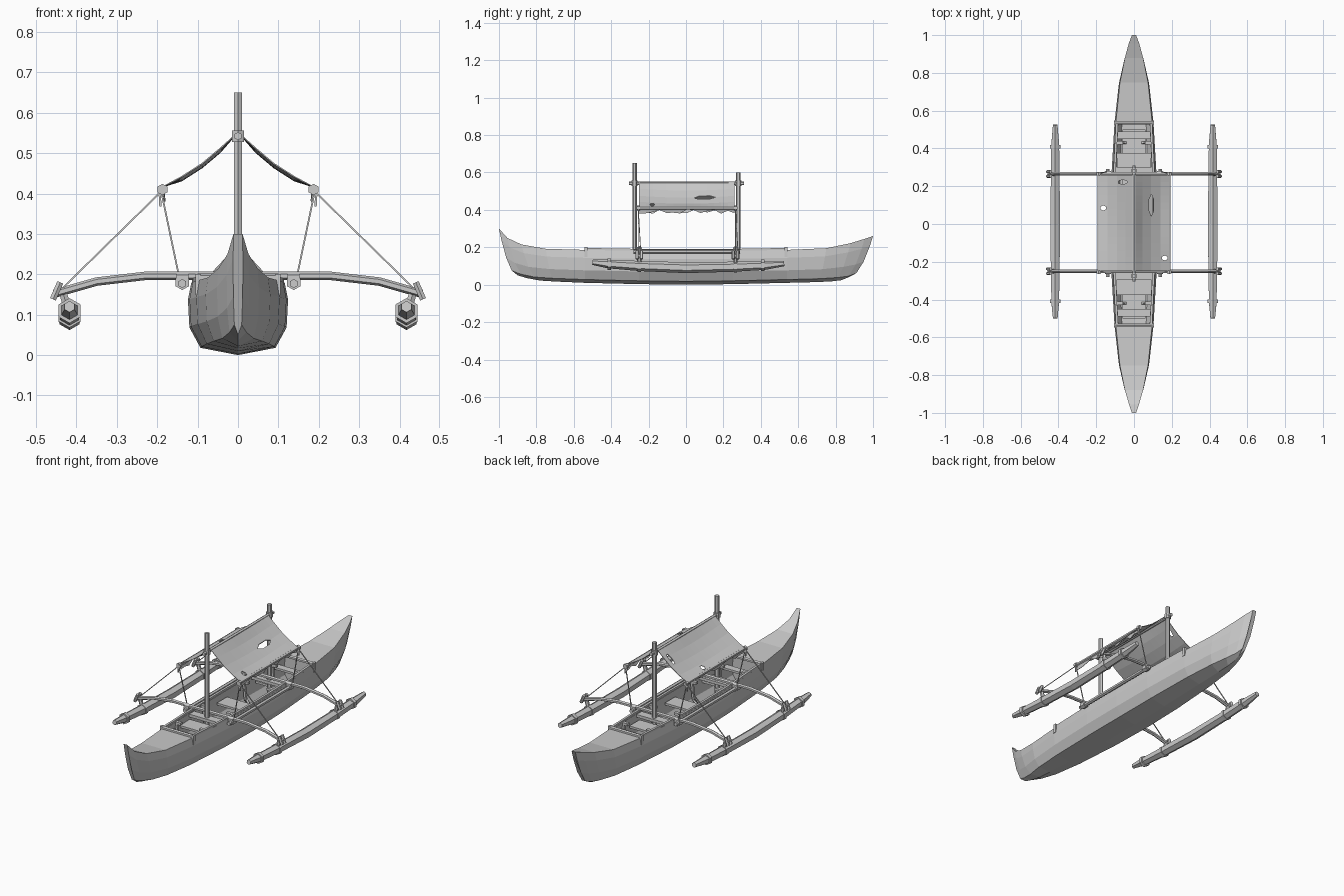
import bpy, bmesh, math, random
from mathutils import Vector, Matrix

if "Cube" in bpy.data.objects:
    bpy.data.objects.remove(bpy.data.objects["Cube"])
random.seed(4)


def make(name, bm):
    bmesh.ops.recalc_face_normals(bm, faces=bm.faces)
    me = bpy.data.meshes.new(name)
    bm.to_mesh(me)
    bm.free()
    ob = bpy.data.objects.new(name, me)
    bpy.context.collection.objects.link(ob)
    return ob


def loft(name, rings, caps=True):
    """Skin a list of closed rings of points."""
    bm = bmesh.new()
    vs = [[bm.verts.new(p) for p in r] for r in rings]
    n = len(rings[0])
    for a, b in zip(vs, vs[1:]):
        for i in range(n):
            j = (i + 1) % n
            bm.faces.new((a[i], a[j], b[j], b[i]))
    if caps:
        bm.faces.new(vs[0])
        bm.faces.new(vs[-1])
    return make(name, bm)


def tube(name, pts, r, sides=6):
    """Sweep a polygon along a path; r is one radius or one per point."""
    pts = [Vector(p) for p in pts]
    rs = r if isinstance(r, list) else [r] * len(pts)
    rings = []
    for i, p in enumerate(pts):
        d = (pts[min(i + 1, len(pts) - 1)] - pts[max(i - 1, 0)]).normalized()
        up = Vector((0, 0, 1)) if abs(d.z) < 0.8 else Vector((0, 1, 0))
        u = d.cross(up).normalized()
        v = u.cross(d)
        rings.append([p + rs[i] * (u * math.cos(a) + v * math.sin(a))
                      for a in (2 * math.pi * (k + .5) / sides for k in range(sides))])
    return loft(name, rings)


def box(name, c, s):
    bm = bmesh.new()
    bmesh.ops.create_cube(bm, size=1, matrix=Matrix.Translation(c) @ Matrix.Diagonal((*s, 1)))
    return make(name, bm)


# Hull: stations are (sheer y, keel y, half width, keel z, sheer z)
SHAPE = [(.93, 1), (1, .76), (.97, .38), (.75, .1), (0, 0)]
INNER = [(.80, 1), (.86, .76), (.82, .4), (.62, .2), (0, .17)]


def section(st, shape):
    ys, yk, w, zk, zs = st
    half = [Vector((x * w, yk + (ys - yk) * math.sqrt(t), zk + (zs - zk) * t)) for x, t in shape]
    return [Vector((-p.x, p.y, p.z)) for p in half[:-1]] + half[::-1]


bow = [(-1, -.90, .012, .05, .30), (-.955, -.85, .028, .035, .25), (-.88, -.78, .052, .022, .215),
       (-.75, -.70, .080, .017, .192), (-.54, -.54, .103, .010, .186)]
stern = [(.54, .54, .103, .010, .186), (.75, .70, .080, .014, .195), (.88, .78, .052, .018, .222),
         (.955, .83, .030, .024, .245), (1, .87, .012, .04, .26)]
middle = [bow[-1], (-.25, -.25, .120, .003, .181), (0, 0, .124, 0, .18),
          (.25, .25, .120, .003, .181), stern[0]]
loft("bow_hull", [section(s, SHAPE) for s in bow])
loft("stern_hull", [section(s, SHAPE) for s in stern])
loft("open_hull", [section(s, SHAPE) + section(s, INNER)[::-1] for s in middle], caps=False)

# Gunwale rails, cockpit end bars with pegs
for sx in (-1, 1):
    tube("gunwale_rail", [(sx * s[2] * .87, s[0], s[4] + .004) for s in middle], .009, 4)
for y in (-.535, .535):
    tube("coaming_bar", [(-.1, y, .192), (.1, y, .192)], .01)
    for sx in (-1, 1):
        box("coaming_peg", (sx * .099, y, .175), (.012, .018, .052))

# Seats, floorboard and ribs
for y, w in ((-.47, .09), (-.33, .10), (0, .10), (.33, .09), (.47, .10)):
    z, d = (.135, .09) if abs(y) < .4 else (.15, .04)
    box("seat", (0, y, z), (2 * w, d, .012))
box("floorboard", (0, 0, .05), (.12, 1.0, .008))
for y in (-.42, -.18, .18, .43):
    for sx in (-1, 1):
        tube("rib", [(sx * .04, y, .045), (sx * .078, y, .08), (sx * .088, y, .175)], .009, 4)
        box("cleat", (sx * .078, y, .178), (.04, .018, .014))

# Outrigger crossbeams, their lashings and float pegs
for y in (-.25, .265):
    half = [(.08, .196), (.23, .196), (.35, .182), (.455, .152)]
    tube("crossbeam", [(-x, y, z) for x, z in half[::-1]] + [(x, y, z) for x, z in half], .0105)
    for sx in (-1, 1):
        tube("beam_lashing", [(sx * .122, y, .19), (sx * .152, y, .19)], .017)
        tube("beam_lashing", [(sx * .138, y - .014, .18), (sx * .138, y + .014, .18)], .019)
        tube("float_peg", [(sx * .415, y, .09), (sx * .432, y, .15)], .011)
        tube("end_lashing", [(sx * .44, y - .012, .18), (sx * .458, y - .012, .138)], .009)
        tube("end_lashing", [(sx * .44, y + .012, .18), (sx * .458, y + .012, .138)], .009)

# Outrigger floats with rope bands, and side rods on the hull
for sx in (-1, 1):
    X = sx * .417
    tube("outrigger_float",
         [(X, -.5, .12), (X, -.42, .111), (X, -.25, .1), (X, 0, .091),
          (X, .25, .096), (X, .42, .103), (X, .525, .113)],
         [.014, .023, .027, .029, .027, .024, .014])
    for y, z in ((-.41, .11), (-.25, .099), (.265, .097), (.41, .103)):
        tube("float_band", [(X, y - .009, z), (X, y + .009, z)], .031)
    tube("side_rod", [(sx * .138, -.28, .177), (sx * .138, .29, .177)], .011)

# Masts and awning poles
tube("front_mast", [(0, -.275, .03), (0, -.275, .65)], .012)
tube("rear_mast", [(0, .28, .03), (0, .28, .60)], .012)
tube("ridge_pole", [(0, -.305, .542), (0, .31, .542)], .010)
for y in (-.275, .28):
    tube("ridge_lashing", [(0, y, .528), (0, y, .556)], .017)
    tube("mast_foot", [(0, y, .05), (0, y, .075)], .024)
    box("mast_thwart", (0, y, .168), (.19, .045, .016))
for sx in (-1, 1):
    tube("eave_pole", [(sx * .186, -.265, .41), (sx * .186, .275, .41)], .009)

# Stay ropes from eave poles to the hull and the beam ends
for sx in (-1, 1):
    for y in (-.255, .265):
        top = (sx * .19, y, .405)
        tube("outer_stay", [top, (sx * .432, y, .168)], .003, 4)
        tube("inner_stay", [top, (sx * .145, y + .012, .19)], .003, 4)
        tube("stay_knot", [(sx * .187, y - .008, .41), (sx * .187, y + .008, .41)], .014)
        tube("rope_tail", [(sx * .194, y, .405), (sx * .192, y, .368)], .004, 4)

# Cloth awning: sagging roof with ragged lower edges
bm = bmesh.new()
prof = [(-.183, .39), (-.19, .416), (-.14, .443), (-.09, .475), (-.045, .513), (0, .553)]
prof += [(-x, z) for x, z in prof[-2::-1]]
ny = 14
rows = []
for i in range(ny + 1):
    t = i / ny
    row = []
    for k, (x, z) in enumerate(prof):
        if k in (0, len(prof) - 1):
            z += random.uniform(-.012, .014)
        elif .02 < abs(x) < .17:
            z -= .01 * math.sin(math.pi * t)
        row.append(bm.verts.new((x, -.25 + .51 * t, z)))
    rows.append(row)
for a, b in zip(rows, rows[1:]):
    for k in range(len(prof) - 1):
        bm.faces.new((a[k], a[k + 1], b[k + 1], b[k]))
awning = make("awning", bm)
awning.modifiers.new("thickness", "SOLIDIFY").thickness = .003

# Torn holes in the cloth
bm = bmesh.new()
for x, y, rx, ry in ((.092, .1, .014, .058), (-.163, .085, .016, .014),
                     (-.06, .222, .026, .012), (.163, -.18, .017, .013)):
    bmesh.ops.create_cone(bm, cap_ends=True, segments=6, radius1=1, radius2=1, depth=.4,
                          matrix=Matrix.Translation((x, y, .47)) @ Matrix.Diagonal((rx, ry, 1, 1)))
cutter = make("hole_cutter", bm)
cutter.hide_render = True
cutter.display_type = 'WIRE'
cut = awning.modifiers.new("holes", "BOOLEAN")
cut.object = cutter
cut.operation = 'DIFFERENCE'
